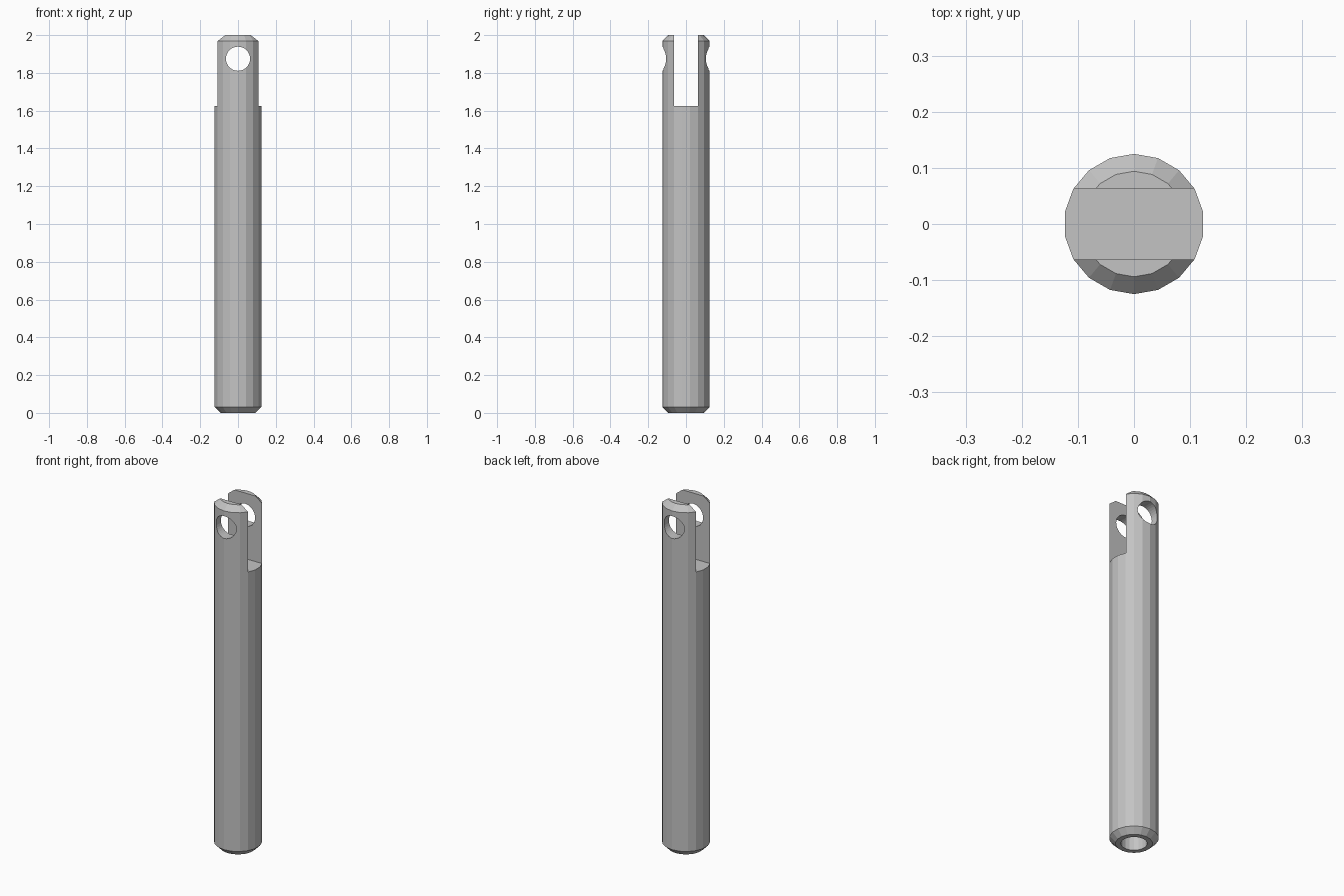
import bpy
import math

if "Cube" in bpy.data.objects:
    bpy.data.objects.remove(bpy.data.objects["Cube"], do_unlink=True)

RADIUS, HEIGHT, CHAMFER = 0.125, 2.0, 0.031
SIDES = 18

steel = bpy.data.materials.new("grey_steel")
steel.use_nodes = True
colour = (0.55, 0.55, 0.55, 1)
steel.diffuse_color = colour
steel.node_tree.nodes["Principled BSDF"].inputs["Base Color"].default_value = colour


def lathe(name, profile, sides):
    """Capped solid of revolution from (radius, z) rings, one vertex on +y."""
    verts, faces = [], []
    for r, z in profile:
        for i in range(sides):
            a = math.pi / 2 + math.tau * i / sides
            verts.append((r * math.cos(a), r * math.sin(a), z))
    for ring in range(len(profile) - 1):
        low, high = ring * sides, (ring + 1) * sides
        for i in range(sides):
            j = (i + 1) % sides
            faces.append((low + i, low + j, high + j, high + i))
    faces.append(tuple(reversed(range(sides))))
    faces.append(tuple(range(len(verts) - sides, len(verts))))
    mesh = bpy.data.meshes.new(name)
    mesh.from_pydata(verts, [], faces)
    mesh.materials.append(steel)
    obj = bpy.data.objects.new(name, mesh)
    bpy.context.collection.objects.link(obj)
    return obj


# Chamfered rod
rod = lathe("clevis_rod", [
    (RADIUS - CHAMFER, 0), (RADIUS, CHAMFER),
    (RADIUS, HEIGHT - CHAMFER), (RADIUS - CHAMFER, HEIGHT)], SIDES)

# Fork slot, open through the top and both sides
bpy.ops.mesh.primitive_cube_add(size=1, location=(0, 0, 1.925))
slot = bpy.context.object
slot.name = "slot_cutter"
slot.scale = (0.5, 0.127, 0.6)
slot.data.materials.append(steel)

# Cross hole for the pin, through both fork arms
pin = lathe("pin_hole_cutter", [(0.064, -0.3), (0.064, 0.3)], 32)
pin.rotation_euler.x = math.pi / 2
pin.location.z = 1.875

# Blind bore in the lower end
bore = lathe("bore_cutter", [(0.067, -0.1), (0.067, 0.5)], SIDES)

cutters = [slot, pin, bore]
for cutter in cutters:
    mod = rod.modifiers.new(cutter.name, "BOOLEAN")
    mod.operation = "DIFFERENCE"
    mod.solver = "EXACT"
    mod.object = cutter

# Apply the cuts and remove the cutters
bpy.ops.object.select_all(action="DESELECT")
bpy.context.view_layer.objects.active = rod
rod.select_set(True)
for cutter in cutters:
    bpy.ops.object.modifier_apply(modifier=cutter.name)
    bpy.data.objects.remove(cutter, do_unlink=True)
